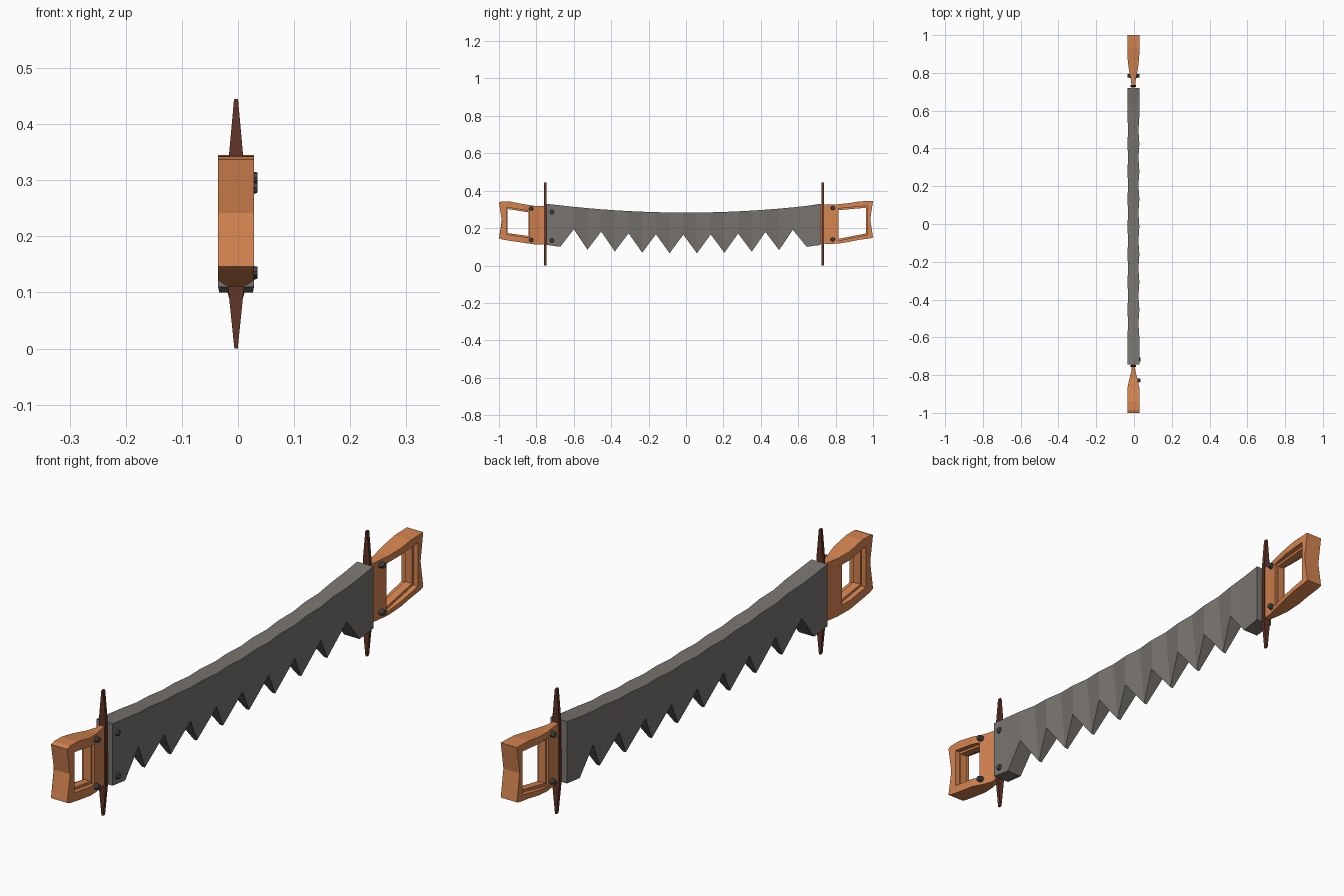
import bpy, bmesh
from mathutils import Vector, Matrix

if "Cube" in bpy.data.objects:
    bpy.data.objects.remove(bpy.data.objects["Cube"])

CX = -0.0035  # centre plane of the saw body


def material(name, rgb):
    m = bpy.data.materials.new(name)
    m.diffuse_color = (*rgb, 1)
    m.use_nodes = True
    m.node_tree.nodes["Principled BSDF"].inputs["Base Color"].default_value = m.diffuse_color
    return m


WOOD = material("orange_wood", (0.66, 0.23, 0.08))
SPIKE = material("dark_brown", (0.12, 0.035, 0.022))
STEEL = material("steel", (0.19, 0.175, 0.16))
BOLT = material("dark_steel", (0.07, 0.07, 0.07))


def loft(name, rings, mat):
    """Skin a list of equally sized closed rings and cap both ends."""
    bm = bmesh.new()
    loops = [[bm.verts.new(p) for p in r] for r in rings]
    n = len(loops[0])
    for a, b in zip(loops, loops[1:]):
        for i in range(n):
            j = (i + 1) % n
            bm.faces.new((a[i], a[j], b[j], b[i]))
    for cap in (loops[0], loops[-1]):
        k = n // 2  # caps split across the middle so a bent end stays clean
        if n == 6:
            bm.faces.new((cap[0], cap[1], cap[4], cap[5]))
            bm.faces.new((cap[1], cap[2], cap[3], cap[4]))
        else:
            bm.faces.new(cap)
    bmesh.ops.recalc_face_normals(bm, faces=bm.faces)
    me = bpy.data.meshes.new(name)
    bm.to_mesh(me)
    bm.free()
    me.materials.append(mat)
    ob = bpy.data.objects.new(name, me)
    bpy.context.collection.objects.link(ob)
    return ob


def rect(y, zt, zb, wt, wb):
    return [(CX - wt, y, zt), (CX + wt, y, zt), (CX + wb, y, zb), (CX - wb, y, zb)]


# Blade: columns alternate between full-width valleys and thin tooth tips
def top(y):
    return 0.283 + 0.047 * (y / 0.74) ** 2


cols = [rect(-0.745, 0.33, 0.11, 0.032, 0.032), rect(-0.672, top(0.672), 0.10, 0.032, 0.03)]
for i in range(17):
    y = -0.6 + i * 0.0732
    if i % 2:
        cols.append(rect(y, top(y), 0.065 + 0.07 * y * y, 0.027, 0.006))
    else:
        cols.append(rect(y, top(y), 0.165 + 0.08 * y * y, 0.032, 0.032))
cols += [rect(0.645, top(0.645), 0.10, 0.032, 0.03), rect(0.72, 0.33, 0.11, 0.032, 0.032)]
loft("blade", cols, STEEL)


def cut(ob, x0, x1, quad):
    """Cut a straight prism with a y-z outline out of an object."""
    c = loft("cutter", [[(x, y, z) for y, z in quad] for x in (x0, x1)], WOOD)
    c.hide_render = True
    mod = ob.modifiers.new("cut", 'BOOLEAN')
    mod.operation, mod.solver, mod.object = 'DIFFERENCE', 'EXACT', c
    bpy.context.view_layer.objects.active = ob
    bpy.ops.object.modifier_apply(modifier=mod.name)
    bpy.data.objects.remove(c)


# Handles: lofted along y, notched outer end, thinning toward the blade
def handle(name, stations, notch, hole):
    rings = []
    for k, (y, zt, zb, w) in enumerate(stations):
        zm, ym = (zt + zb) / 2, notch if k == 0 else y
        rings.append([(CX - w, y, zt), (CX - w, ym, zm), (CX - w, y, zb),
                      (CX + w, y, zb), (CX + w, ym, zm), (CX + w, y, zt)])
    ob = loft(name, rings, WOOD)
    mid = sum((Vector(p) for p in hole), Vector((0, 0))) / 4
    big = [mid + Vector(((p[0] - mid[0]) * 1.06, (p[1] - mid[1]) * 1.06)) for p in hole]
    small = [mid + Vector(((p[0] - mid[0]) * 0.97, (p[1] - mid[1]) * 0.94)) for p in hole]
    cut(ob, -0.1, 0.1, small)
    cut(ob, CX + 0.014, 0.1, big)
    cut(ob, -0.1, CX - 0.014, big)


handle("front_handle",
       [(-1.0, 0.337, 0.146, 0.032), (-0.985, 0.342, 0.14, 0.032), (-0.94, 0.342, 0.132, 0.032),
        (-0.87, 0.328, 0.122, 0.032), (-0.82, 0.32, 0.114, 0.021), (-0.78, 0.318, 0.111, 0.011),
        (-0.735, 0.32, 0.118, 0.008)],
       -0.983, [(-0.957, 0.307), (-0.84, 0.288), (-0.84, 0.153), (-0.957, 0.17)])
handle("back_handle",
       [(1.0, 0.345, 0.15, 0.032), (0.985, 0.345, 0.145, 0.032), (0.93, 0.343, 0.138, 0.032),
        (0.88, 0.335, 0.128, 0.031), (0.82, 0.328, 0.118, 0.024), (0.77, 0.325, 0.115, 0.014),
        (0.715, 0.325, 0.118, 0.008)],
       0.985, [(0.965, 0.314), (0.813, 0.3), (0.813, 0.137), (0.965, 0.168)])


# Spikes: flat tapered bars running through each joint
def spike(name, y):
    h = 0.006
    rings = []
    for z, w in ((0, 0.003), (0.107, 0.014), (0.34, 0.013), (0.44, 0.004), (0.445, 0.003)):
        rings.append([(CX - w, y - h, z), (CX + w, y - h, z), (CX + w, y + h, z), (CX - w, y + h, z)])
    loft(name, rings, SPIKE)


spike("front_spike", -0.752)
spike("back_spike", 0.731)


# Bolts: low six-sided heads on the handle and blade sides
def bolt(name, x, y, z, depth=0.012):
    bm = bmesh.new()
    bmesh.ops.create_cone(bm, cap_ends=True, segments=8, radius1=0.013, radius2=0.009, depth=depth,
                          matrix=Matrix.Translation((x, y, z)) @ Matrix.Rotation(1.5708 if x > CX else -1.5708, 4, 'Y'))
    me = bpy.data.meshes.new(name)
    bm.to_mesh(me)
    bm.free()
    me.materials.append(BOLT)
    bpy.context.collection.objects.link(bpy.data.objects.new(name, me))


for lab, z in (("upper", 0.305), ("lower", 0.137)):
    bolt(lab + "_front_handle_bolt", 0.022, -0.828, z, 0.025)
    bolt(lab + "_blade_bolt", 0.03, -0.717, z - (0.018 if lab == "upper" else 0.003), 0.01)
    bolt(lab + "_back_handle_bolt", 0.016, 0.785, z + 0.002, 0.025)
    bolt(lab + "_back_handle_rear_bolt", 2 * CX - 0.016, 0.785, z + 0.002, 0.025)
